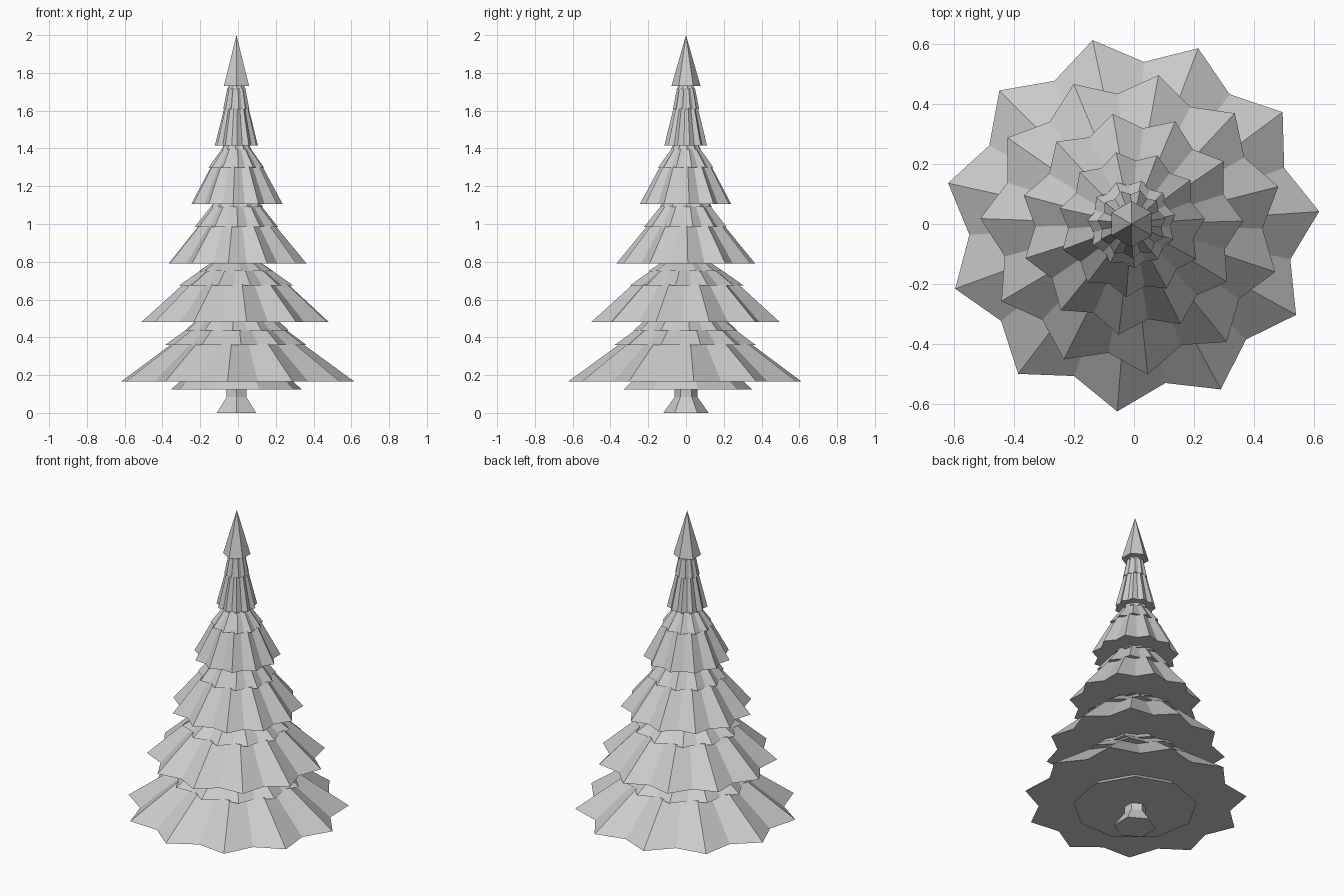
import bpy, bmesh
from math import cos, sin, pi, radians

cube = bpy.data.objects.get("Cube")
if cube:
    bpy.data.objects.remove(cube, do_unlink=True)

grey = bpy.data.materials.new("pale_grey")
grey.use_nodes = True
colour = (0.6, 0.6, 0.6, 1)
grey.diffuse_color = colour
grey.node_tree.nodes["Principled BSDF"].inputs["Base Color"].default_value = colour

AXIS_X = -0.008   # the tree axis sits slightly off centre


def lathe(name, rings, points, angle=0, notch=None):
    """Stack (radius, z) rings; notch < 1 turns the rings into stars."""
    bm = bmesh.new()
    count = points * 2 if notch else points
    loops = []
    for radius, z in rings:
        loop = []
        for i in range(count):
            a = radians(angle) + 2 * pi * i / count
            r = radius * (notch if notch and i % 2 else 1)
            loop.append(bm.verts.new((AXIS_X + r * cos(a), r * sin(a), z)))
        loops.append(loop)
    for low, high in zip(loops, loops[1:]):
        for i in range(count):
            j = (i + 1) % count
            bm.faces.new((low[i], low[j], high[j], high[i]))
    bm.faces.new(loops[0][::-1])
    bm.faces.new(loops[-1])
    bmesh.ops.remove_doubles(bm, verts=bm.verts, dist=0.0002)
    bmesh.ops.recalc_face_normals(bm, faces=bm.faces)
    mesh = bpy.data.meshes.new(name)
    bm.to_mesh(mesh)
    bm.free()
    mesh.materials.append(grey)
    obj = bpy.data.objects.new(name, mesh)
    bpy.context.collection.objects.link(obj)
    return obj


# Trunk with flared foot
lathe("trunk", [(0.12, 0), (0.06, 0.085), (0.06, 0.2)], 6, 30)

# Small skirt under the lowest branches
lathe("under_skirt", [(0.35, 0.125), (0.3, 0.17)], 9, 10)

# Branch tiers: angle, then (radius, z) of skirt, collar and neck, then top
tiers = [
    (3.8, (0.627, 0.165), (0.378, 0.36), (0.28, 0.435), (0.23, 0.48)),
    (14.3, (0.505, 0.48), (0.305, 0.675), (0.2, 0.75), (0.14, 0.79)),
    (1.5, (0.372, 0.79), (0.222, 0.985), (0.14, 1.09), (0.13, 1.105)),
    (4, (0.245, 1.105), (0.148, 1.30), (0.08, 1.395), (0.07, 1.415)),
    (10, (0.115, 1.415), (0.07, 1.61), (0.05, 1.715), (0.04, 1.73)),
]
for n, (angle, skirt, collar, neck, top) in enumerate(tiers, 1):
    lathe(f"branch_skirt_{n}", [skirt, (collar[0] * 0.93, collar[1] + 0.005)],
          11, angle, 0.865)
    lathe(f"branch_collar_{n}", [collar, (neck[0] * 0.97, neck[1] + 0.002)],
          11, angle + 8, 0.88)
    lathe(f"branch_neck_{n}", [neck, top], 11, angle, 0.9)

# Pointed crown
lathe("crown", [(0.077, 1.73), (0.0001, 2.0)], 6, 30)
